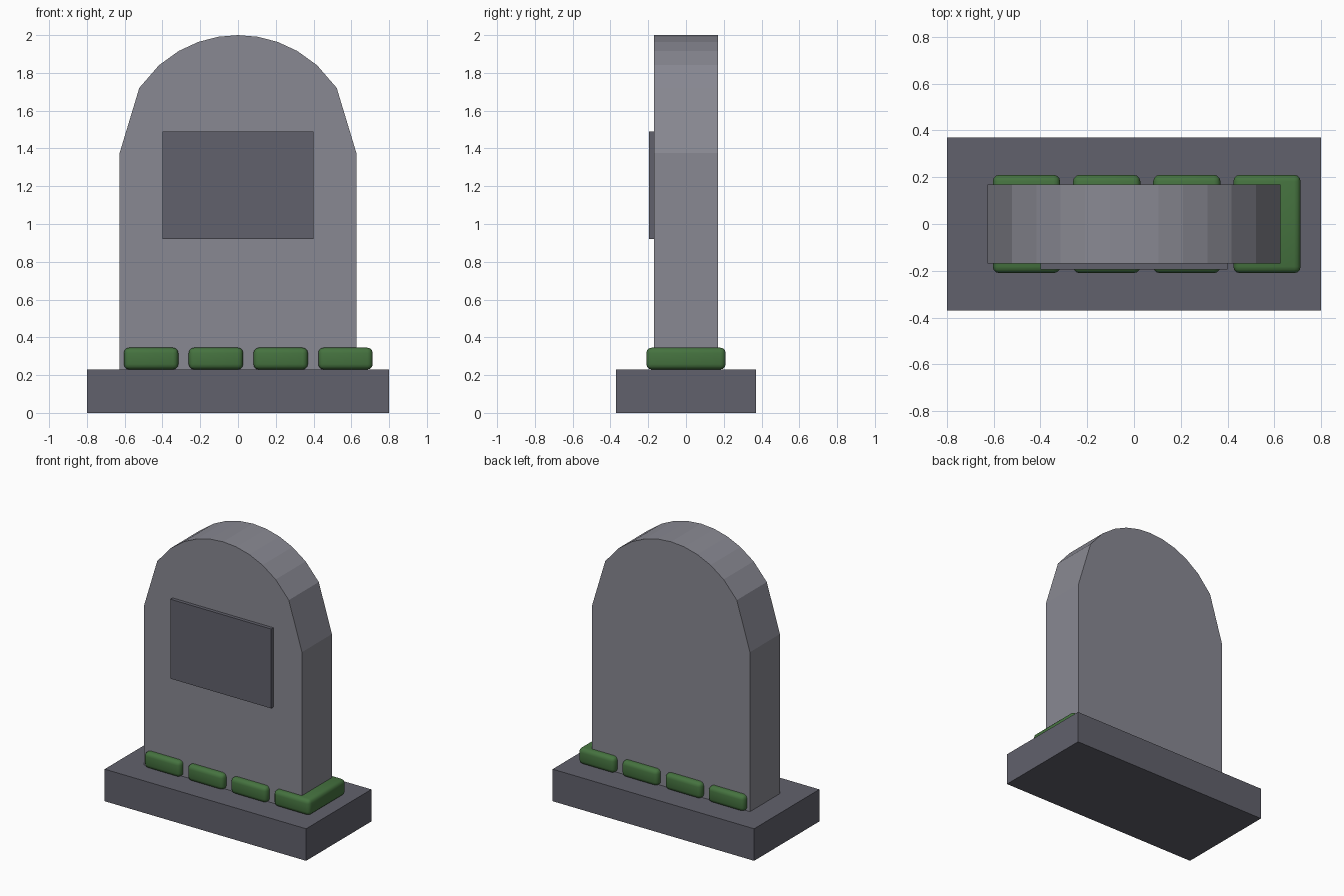
import bpy, bmesh
from math import sqrt, radians

if "Cube" in bpy.data.objects:
    bpy.data.objects.remove(bpy.data.objects["Cube"])


def material(name, rgb):
    m = bpy.data.materials.new(name)
    m.diffuse_color = (*rgb, 1)
    m.use_nodes = True
    m.node_tree.nodes["Principled BSDF"].inputs["Base Color"].default_value = m.diffuse_color
    return m


stone = material("stone", (0.25, 0.25, 0.29))
dark_stone = material("dark_stone", (0.12, 0.12, 0.15))
moss = material("moss", (0.06, 0.17, 0.05))


def box(name, lo, hi, mat):
    bpy.ops.mesh.primitive_cube_add(
        size=1, location=[(a + b) / 2 for a, b in zip(lo, hi)])
    ob = bpy.context.object
    ob.name = name
    ob.scale = [b - a for a, b in zip(lo, hi)]
    bpy.ops.object.transform_apply(location=False, rotation=False, scale=True)
    ob.data.materials.append(mat)
    return ob


# Base slab and front plaque
box("base", (-0.8, -0.37, 0), (0.8, 0.37, 0.23), dark_stone)
box("plaque", (-0.4, -0.195, 0.92), (0.4, -0.165, 1.49), dark_stone)

# Headstone: straight sides with a half-ellipse top, evenly spaced in x
W, SPRING, TOP, DEPTH = 0.627, 1.375, 2.0, 0.17
profile = [(-W, 0.23), (W, 0.23)]
profile += [(W * k / 6, SPRING + (TOP - SPRING) * sqrt(1 - (k / 6) ** 2))
            for k in range(6, -7, -1)]
bm = bmesh.new()
face = bm.faces.new([bm.verts.new((x, -DEPTH, z)) for x, z in profile])
out = bmesh.ops.extrude_face_region(bm, geom=[face], use_keep_orig=True)
bmesh.ops.translate(bm, vec=(0, 2 * DEPTH, 0),
                    verts=[v for v in out["geom"] if isinstance(v, bmesh.types.BMVert)])
bmesh.ops.recalc_face_normals(bm, faces=bm.faces)
mesh = bpy.data.meshes.new("headstone")
bm.to_mesh(mesh)
bm.free()
headstone = bpy.data.objects.new("headstone", mesh)
bpy.context.collection.objects.link(headstone)
mesh.materials.append(stone)

# Row of rounded moss blocks running through the foot of the headstone
for i in range(4):
    x = -0.46 + 0.343 * i
    ob = box(f"moss_block_{i + 1}", (x - 0.144, -0.21, 0.23), (x + 0.144, 0.21, 0.345), moss)
    bev = ob.modifiers.new("round", "BEVEL")
    bev.width = 0.028
    bev.segments = 3
    bpy.ops.object.modifier_apply(modifier=bev.name)
    bpy.ops.object.shade_smooth_by_angle(angle=radians(40))
